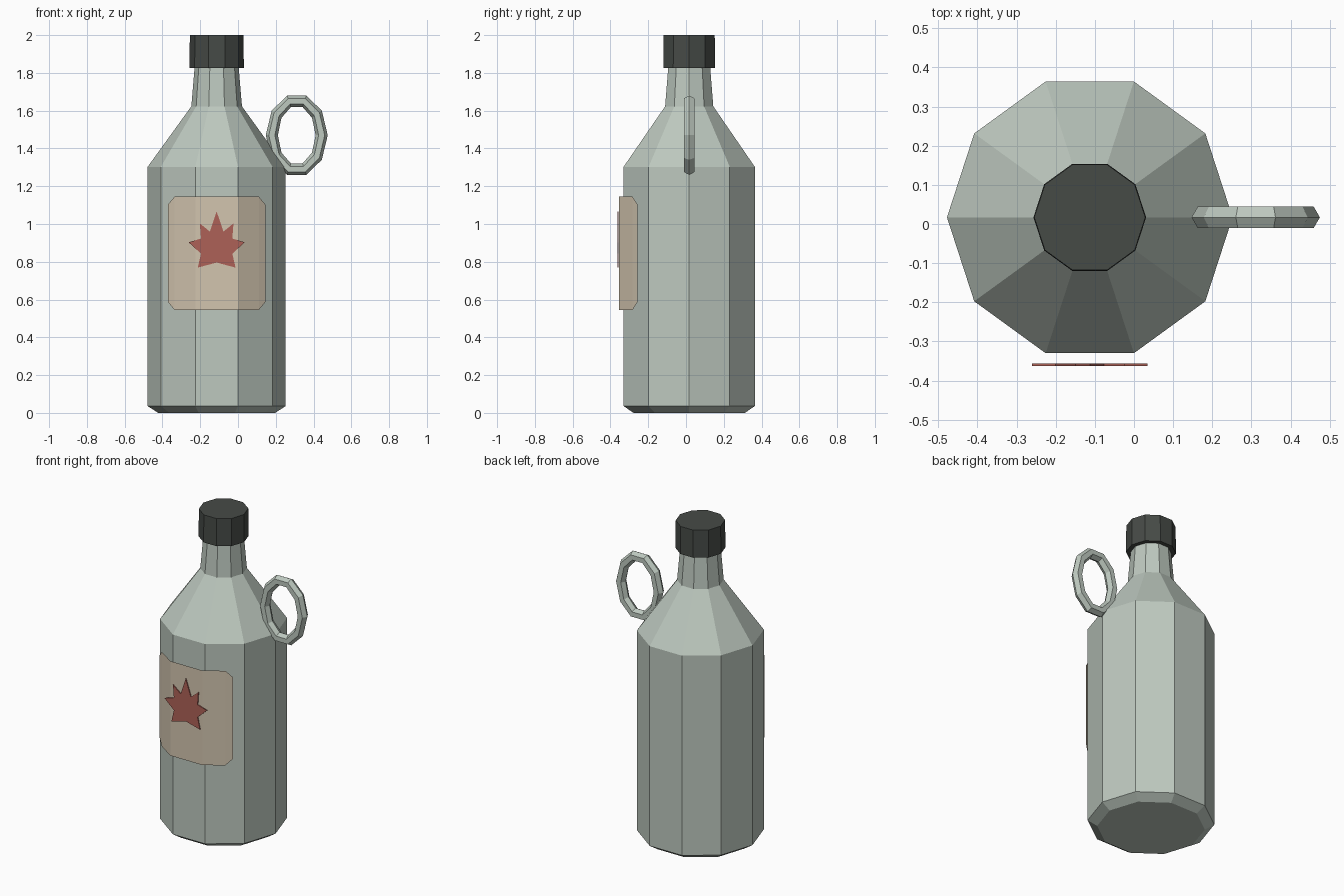
import bpy, bmesh
from math import sin, cos, pi

if "Cube" in bpy.data.objects:
    bpy.data.objects.remove(bpy.data.objects["Cube"])

CX, CY = -0.113, 0.017   # bottle axis


def material(name, rgb):
    m = bpy.data.materials.new(name)
    m.diffuse_color = (*rgb, 1)
    m.use_nodes = True
    m.node_tree.nodes["Principled BSDF"].inputs["Base Color"].default_value = m.diffuse_color
    return m


GLASS = material("pale green glass", (0.51, 0.58, 0.52))
CAP = material("dark cap", (0.061, 0.069, 0.062))
PAPER = material("tan paper", (0.65, 0.56, 0.43))
RED = material("dull red", (0.42, 0.12, 0.095))


def build(name, verts, faces, mat, normals=True):
    me = bpy.data.meshes.new(name)
    me.from_pydata(verts, [], faces)
    if normals:
        bm = bmesh.new()
        bm.from_mesh(me)
        bmesh.ops.recalc_face_normals(bm, faces=bm.faces)
        bm.to_mesh(me)
        bm.free()
    me.materials.append(mat)
    ob = bpy.data.objects.new(name, me)
    bpy.context.collection.objects.link(ob)
    return ob


def lathe(name, profile, mat, n=10):
    verts = [(CX + r * cos(2 * pi * i / n), CY + r * sin(2 * pi * i / n), z)
             for r, z in profile for i in range(n)]
    faces = [(k * n + i, k * n + (i + 1) % n, (k + 1) * n + (i + 1) % n, (k + 1) * n + i)
             for k in range(len(profile) - 1) for i in range(n)]
    faces += [tuple(range(n)), tuple(range(len(verts) - n, len(verts)))]
    return build(name, verts, faces, mat)


# Ten-sided bottle and screw cap
lathe("bottle", [(0.31, 0), (0.365, 0.036), (0.365, 1.303), (0.134, 1.623), (0.115, 1.85)], GLASS)
lathe("cap", [(0.144, 1.826), (0.142, 2.0)], CAP)

# Oval carrying ring: ten segments, hexagonal section
N, M, T = 10, 6, 0.032
verts = []
for i in range(N):
    a = 2 * pi * i / N
    for j in range(M):
        b = 2 * pi * j / M
        d = T * cos(b)
        verts.append((0.311 + (0.132 + d) * cos(a), CY + T * sin(b), 1.47 + (0.189 + d) * sin(a)))
faces = [(i * M + j, i * M + (j + 1) % M, (i + 1) % N * M + (j + 1) % M, (i + 1) % N * M + j)
         for i in range(N) for j in range(M)]
build("ring_handle", verts, faces, GLASS)

# Paper label folded around the front, with clipped corners
half = [(0.112, -0.356), (0.223, -0.283), (0.258, -0.257)]
path = [(-x, y) for x, y in reversed(half)] + half
verts = []
for x, y in path:
    clip = 0.042 if abs(x) > 0.25 else 0
    verts += [(CX + x, y, 0.545 + clip), (CX + x, y, 1.145 - clip)]
faces = [(2 * i, 2 * i + 2, 2 * i + 3, 2 * i + 1) for i in range(len(path) - 1)]
build("label", verts, faces, PAPER, normals=False)

# Thin pointed leaf plate on the label
side = [(0.036, 0.96), (0.089, 1.003), (0.083, 0.923), (0.148, 0.903), (0.083, 0.843), (0.1, 0.769)]
outline = [(0, 1.066)] + side + [(0, 0.796)] + [(-x, z) for x, z in reversed(side)]
n = len(outline)
verts = [(CX + x, y, z) for y in (-0.363, -0.357) for x, z in outline]
faces = [tuple(range(n)), tuple(range(n, 2 * n))]
faces += [(i, (i + 1) % n, n + (i + 1) % n, n + i) for i in range(n)]
build("leaf", verts, faces, RED)
